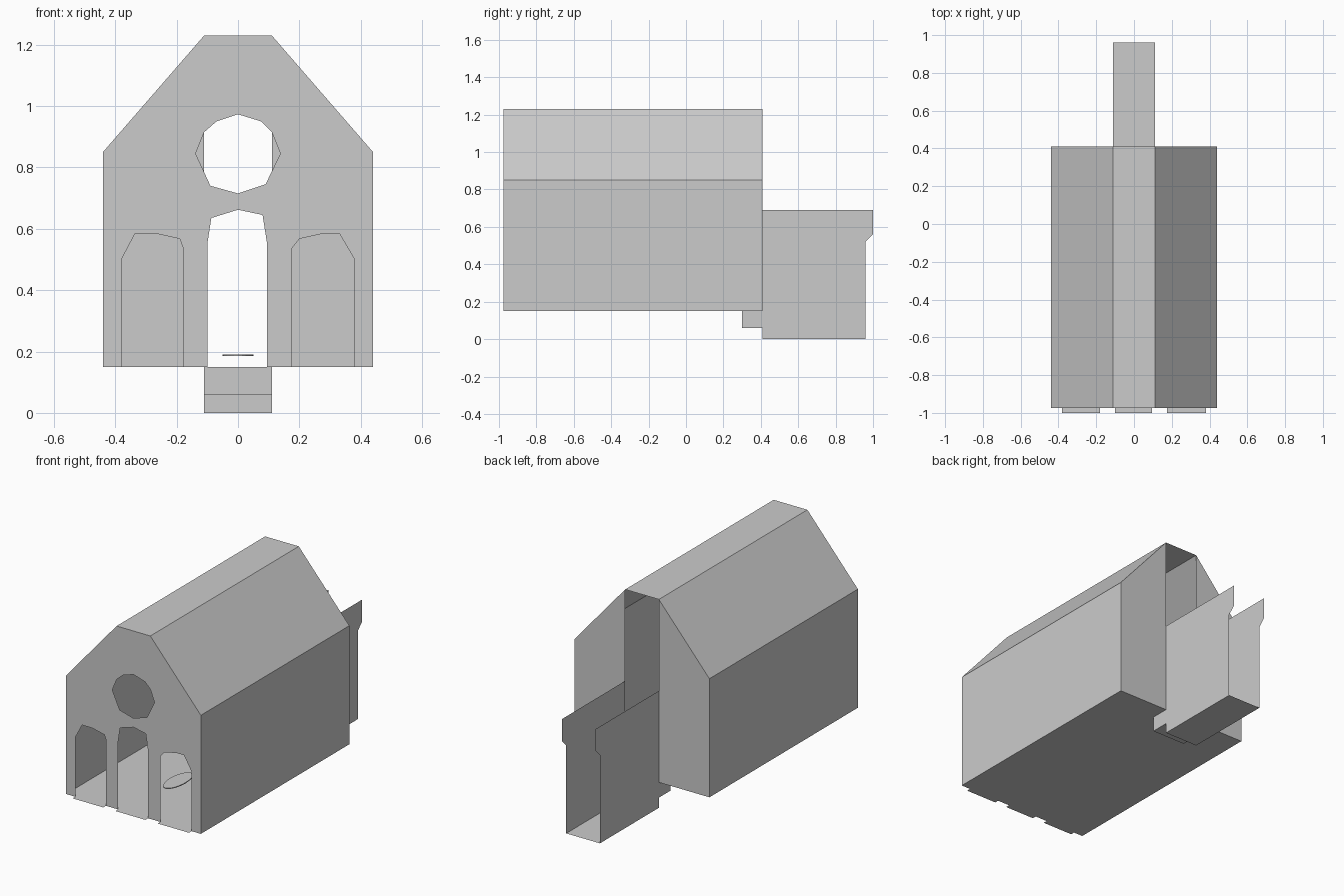
import bpy
import bmesh
from mathutils import Vector

cube = bpy.data.objects.get("Cube")
if cube:
    bpy.data.objects.remove(cube, do_unlink=True)

stone = bpy.data.materials.new("pale_grey")
stone.use_nodes = True
GREY = (0.6, 0.6, 0.6, 1)
stone.diffuse_color = GREY
stone.node_tree.nodes["Principled BSDF"].inputs["Base Color"].default_value = GREY

FRONT, BACK, FLOOR = -0.975, 0.41, 0.15
HALF, NAVE = 0.44, 0.11
EAVE, RIDGE = 0.85, 1.23


def finish(name, bm):
    mesh = bpy.data.meshes.new(name)
    bm.to_mesh(mesh)
    bm.free()
    mesh.materials.append(stone)
    obj = bpy.data.objects.new(name, mesh)
    bpy.context.collection.objects.link(obj)
    return obj


def on_plane(axis, at):
    """Return a function placing 2D points on a plane across the axis."""
    return {"x": lambda p: Vector((at, p[0], p[1])),
            "y": lambda p: Vector((p[0], at, p[1])),
            "z": lambda p: Vector((p[0], p[1], at))}[axis]


def panel(name, loops, axis, at, facing):
    """Flat sheet from an outline and optional holes."""
    bm = bmesh.new()
    place = on_plane(axis, at)
    edges = []
    for loop in loops:
        vs = [bm.verts.new(place(p)) for p in loop]
        edges += [bm.edges.new((a, b)) for a, b in zip(vs, vs[1:] + vs[:1])]
    bmesh.ops.triangle_fill(bm, edges=edges, use_beauty=True)
    for f in bm.faces:
        f.normal_update()
        if f.normal.dot(Vector(facing)) < 0:
            f.normal_flip()
    return finish(name, bm)


def sweep(name, profile, axis, start, end):
    """Open profile carried along an axis as a thin sheet."""
    bm = bmesh.new()
    rows = [[bm.verts.new(on_plane(axis, s)(p)) for p in profile] for s in (start, end)]
    for i in range(len(profile) - 1):
        bm.faces.new((rows[0][i], rows[0][i + 1], rows[1][i + 1], rows[1][i]))
    return finish(name, bm)


# Side walls and three-sided roof
sweep("walls_and_roof",
      [(HALF, FLOOR), (HALF, EAVE), (NAVE, RIDGE),
       (-NAVE, RIDGE), (-HALF, EAVE), (-HALF, FLOOR)], "y", FRONT, BACK)

# Front gable with three arched doorways and a round window
left_arch = [(-.38, FLOOR), (-.38, .50), (-.335, .585), (-.27, .585),
             (-.19, .567), (-.18, .54), (-.18, FLOOR)]
middle_arch = [(-.10, FLOOR), (-.10, .55), (-.087, .635), (0, .662),
               (.08, .645), (.095, .55), (.095, FLOOR)]
right_arch = [(.175, FLOOR), (.175, .535), (.20, .567), (.28, .585),
              (.33, .585), (.38, .50), (.38, FLOOR)]
arches = [left_arch, middle_arch, right_arch]
window = [(0, .973), (.075, .95), (.11, .915), (.138, .845), (.09, .745),
          (0, .715), (-.09, .74), (-.138, .845), (-.11, .915), (-.07, .95)]
gable = [(-HALF, FLOOR)] + sum(arches, []) + [
    (HALF, FLOOR), (HALF, EAVE), (NAVE, RIDGE), (-NAVE, RIDGE), (-HALF, EAVE)]
panel("front_gable", [gable, window], "y", FRONT, (0, -1, 0))

# Back walls on both sides of the full-height gap, and porch side walls
STEP, PORCH_END, TIP = 0.30, 0.96, 1.0
for side, name in ((1, "left"), (-1, "right")):
    panel(name + "_back_wall",
          [[(side * NAVE, FLOOR), (side * HALF, FLOOR),
            (side * HALF, EAVE), (side * NAVE, RIDGE)]], "y", BACK, (0, 1, 0))
    panel(name + "_porch_wall",
          [[(STEP, FLOOR), (STEP, .06), (BACK, .06), (BACK, 0), (PORCH_END, 0),
            (PORCH_END, .52), (TIP, .56), (TIP, .69), (BACK, .69), (BACK, FLOOR)]],
          "x", side * NAVE, (side, 0, 0))

# Hall floor with door sills in front and a stair notch at the back
floor = [(-HALF, FRONT)]
for arch in arches:
    a, b = arch[0][0], arch[-1][0]
    floor += [(a, FRONT), (a, -1), (b, -1), (b, FRONT)]
floor += [(HALF, FRONT), (HALF, BACK), (NAVE, BACK), (NAVE, STEP),
          (-NAVE, STEP), (-NAVE, BACK), (-HALF, BACK)]
panel("hall_floor", [floor], "z", FLOOR, (0, 0, 1))

# Steps down to the porch floor
sweep("steps_and_porch_floor",
      [(STEP, FLOOR), (STEP, .06), (BACK, .06), (BACK, 0), (PORCH_END, 0)],
      "x", -NAVE, NAVE)

# Thin oval plate hovering over the hall floor
bm = bmesh.new()
bmesh.ops.create_cone(bm, cap_ends=True, segments=24, radius1=1, radius2=1, depth=1)
plate = finish("oval_plate", bm)
plate.scale = (.05, .118, .005)
plate.location = (0, -.56, .188)
